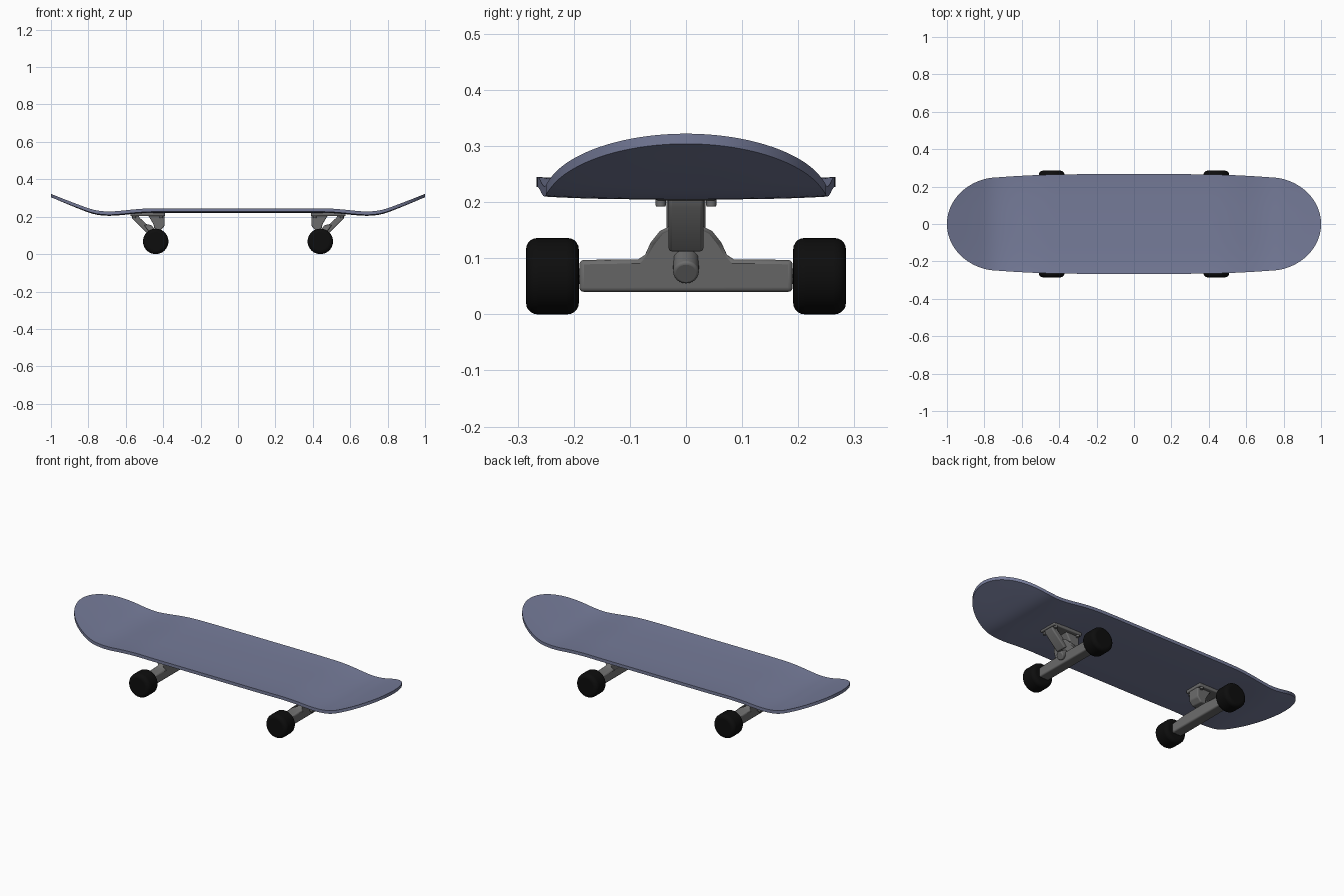
import bpy, bmesh, math
from mathutils import Vector, Matrix

if "Cube" in bpy.data.objects:
    bpy.data.objects.remove(bpy.data.objects["Cube"])


def material(name, rgb):
    m = bpy.data.materials.new(name)
    m.diffuse_color = (*rgb, 1)
    m.use_nodes = True
    m.node_tree.nodes["Principled BSDF"].inputs["Base Color"].default_value = m.diffuse_color
    return m


BLUE = material("slate blue", (0.18, 0.20, 0.32))
GREY = material("metal grey", (0.15, 0.15, 0.15))
BLACK = material("wheel black", (0.004, 0.004, 0.004))


def finish(name, bm, mat, bevel=0, segs=3, angle=40):
    bmesh.ops.recalc_face_normals(bm, faces=bm.faces)
    me = bpy.data.meshes.new(name)
    bm.to_mesh(me)
    bm.free()
    ob = bpy.data.objects.new(name, me)
    bpy.context.collection.objects.link(ob)
    me.materials.append(mat)
    if bevel:
        b = ob.modifiers.new("bevel", 'BEVEL')
        b.width, b.segments = bevel, segs
        b.limit_method, b.angle_limit = 'ANGLE', math.radians(35)
    bpy.context.view_layer.objects.active = ob
    ob.select_set(True)
    bpy.ops.object.shade_smooth_by_angle(angle=math.radians(angle))
    ob.select_set(False)
    return ob


def prism(name, pts, place, mat, bevel, segs=3):
    """Extrude a 2D outline; place(a, b, side) gives the 3D point, side = -1 or 1."""
    bm = bmesh.new()
    ends = [[bm.verts.new(place(a, b, s)) for a, b in pts] for s in (-1, 1)]
    n = len(pts)
    for e in ends:
        bm.faces.new(e)
    for i in range(n):
        j = (i + 1) % n
        bm.faces.new((ends[0][i], ends[0][j], ends[1][j], ends[1][i]))
    return finish(name, bm, mat, bevel, segs)


def rod(name, p, q, r, mat, bevel=0, sides=24):
    p, q = Vector(p), Vector(q)
    rot = (q - p).to_track_quat('Z', 'Y').to_matrix().to_4x4()
    bm = bmesh.new()
    bmesh.ops.create_cone(bm, cap_ends=True, segments=sides, radius1=r, radius2=r,
                          depth=(q - p).length, matrix=Matrix.Translation((p + q) / 2) @ rot)
    return finish(name, bm, mat, bevel)


# Deck: long flat middle, small dip, kicked-up rounded ends, slightly raised sides
SIDE = [(0, .230), (.45, .230), (.55, .225), (.63, .217), (.70, .214),
        (.77, .223), (.85, .251), (1.0, .313), (1.1, .354)]


def deck_z(x):
    x = abs(x)
    for i in range(len(SIDE) - 1):
        (x0, z0), (x1, z1) = SIDE[i], SIDE[i + 1]
        if x <= x1:
            def slope(k):
                if k < 2 or k >= len(SIDE) - 1:
                    return 0 if k < 2 else .41
                return (SIDE[k + 1][1] - SIDE[k - 1][1]) / (SIDE[k + 1][0] - SIDE[k - 1][0])
            h, t = x1 - x0, (x - x0) / (x1 - x0)
            return ((2*t**3 - 3*t*t + 1) * z0 + (t**3 - 2*t*t + t) * h * slope(i)
                    + (3*t*t - 2*t**3) * z1 + (t**3 - t*t) * h * slope(i + 1))


stations = [(.72 * i / 24, .25 + .016 * (1 - max(0, (.72 * i / 24 - .3) / .42) ** 2))
            for i in range(24)]
for i in range(25):
    a = math.radians(88.5) * i / 24
    stations.append((.72 + .28 * math.sin(a), .25 * math.cos(a)))
stations = [(-x, w) for x, w in reversed(stations[1:])] + stations

bm = bmesh.new()
T, M = .009, 24
sheets = []
for side in (1, -1):
    rows = []
    for x, w in stations:
        row = []
        for k in range(M + 1):
            v = math.sin(math.pi / 2 * (2 * k / M - 1))
            y = w * v
            z = deck_z(x) + .006 * (abs(y) / .266) ** 3 + side * T
            row.append(bm.verts.new((x, y, z)))
        rows.append(row)
    for r0, r1 in zip(rows, rows[1:]):
        for k in range(M):
            bm.faces.new((r0[k], r0[k + 1], r1[k + 1], r1[k]))
    sheets.append(rows)
rims = [[r[0] for r in s] + s[-1][1:] + [r[-1] for r in reversed(s[:-1])] + s[0][-2:0:-1]
        for s in sheets]
n = len(rims[0])
for i in range(n):
    j = (i + 1) % n
    bm.faces.new((rims[0][i], rims[0][j], rims[1][j], rims[1][i]))
deck = finish("deck", bm, BLUE, .0065, 3, 60)

# Hanger outline seen along the board: straight axle housing with a central dome
half = [(.19, .04), (.19, .097), (.085, .098), (.073, .106), (.063, .128),
        (.047, .148), (.03, .157)]
HANGER = half + [(-y, z) for y, z in reversed(half)]

# Trucks: one per end, mirrored
for s, end in ((1, "right"), (-1, "left")):
    # cast hanger, its dome leaning outward
    prism(end + "_hanger", HANGER,
          lambda y, z, d: (s * (.44 + .75 * max(0, z - .098) + d * (.03 if z < .1 else .02)), y, z),
          GREY, .008)
    # mounting plate under the deck
    prism(end + "_base_plate", [(.39, -.055), (.575, -.055), (.575, .055), (.39, .055)],
          lambda x, y, d: (s * x, y, .2125 + d * .0095), GREY, .005)
    # inner bushing block
    prism(end + "_bushing_block", [(.393, .215), (.393, .15), (.415, .125), (.445, .125),
                                   (.452, .16), (.485, .215)],
          lambda x, z, d: (s * x, d * .035, z), GREY, .006)
    # outer slanted pivot arm
    prism(end + "_pivot_arm", [(.455, .13), (.485, .11), (.565, .19), (.572, .215), (.525, .215),
                               (.53, .198)],
          lambda x, z, d: (s * x, d * .031, z), GREY, .006)
    # kingpin nut
    rod(end + "_kingpin_nut", (s * .44, 0, .105), (s * .492, 0, .073), .023, GREY, .005)
    # mounting bolts
    for x in (.41, .555):
        for y in (-.045, .045):
            rod(end + "_mounting_bolt", (s * x, y, .192), (s * x, y, .215), .009, GREY, .002, 12)
    # axle and wheels
    rod(end + "_axle", (s * .44, -.25, .068), (s * .44, .25, .068), .014, GREY)
    for f in (-1, 1):
        rod(end + "_wheel", (s * .44, f * .191, .068), (s * .44, f * .285, .068), .068,
            BLACK, .02, 40).modifiers["bevel"].segments = 5
